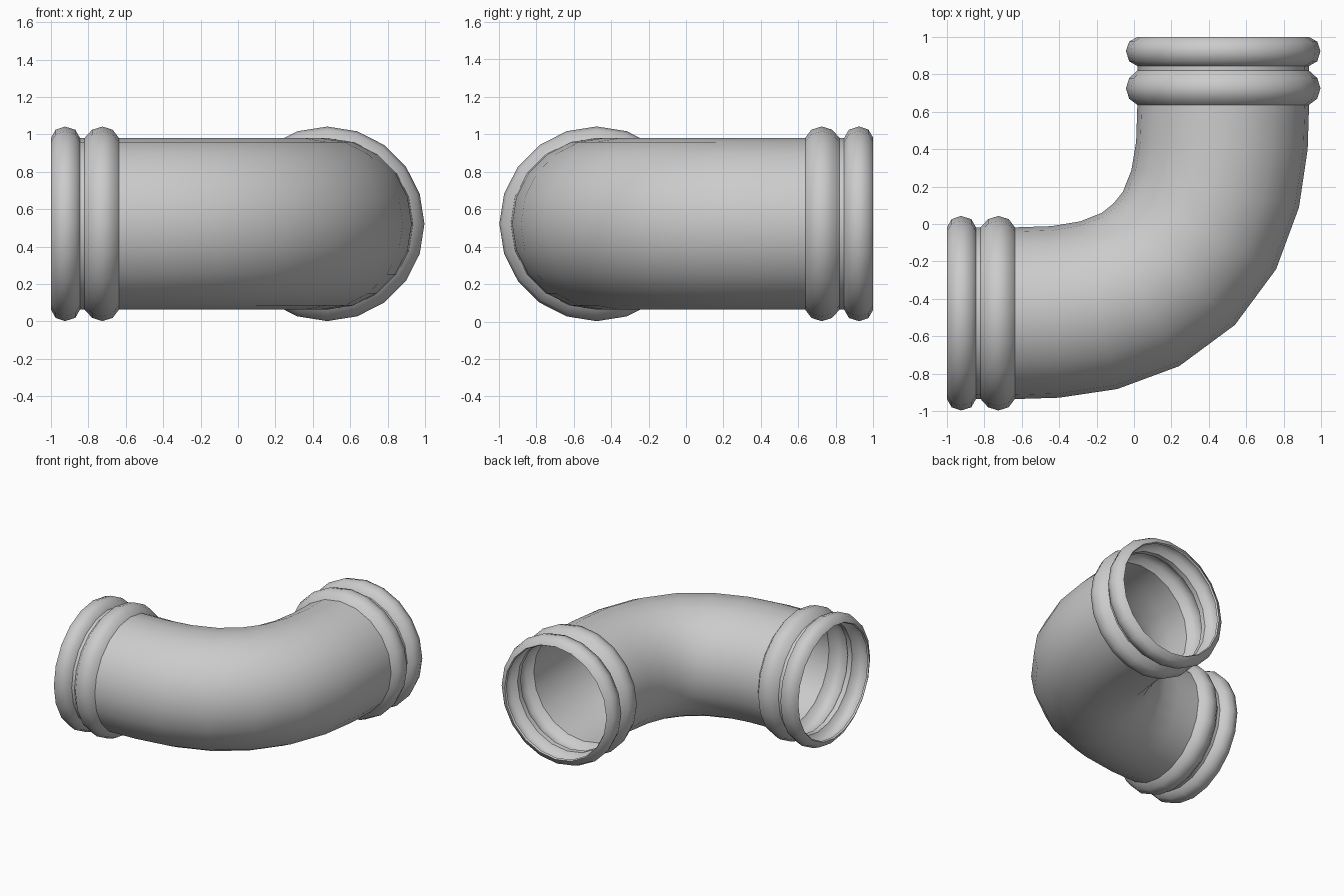
import bpy, bmesh, math
from mathutils import Vector

if "Cube" in bpy.data.objects:
    bpy.data.objects.remove(bpy.data.objects["Cube"])

SIDES, AXIS, HEIGHT, R = 20, 0.477, 0.522, 0.459

# Socket profile from the open end inwards: (distance along x, radius)
socket = [(-1, R), (-.975, .503), (-.925, .52), (-.87, .503), (-.845, R),
          (-.82, R), (-.78, .503), (-.725, .52), (-.67, .503), (-.637, R)]
# First half of the bend: (x, y, heading in degrees)
bend = [(-.42, -.47, 2.5), (-.188, -.434, 12.4), (.035, -.35, 26.8)]

half = [(x, -AXIS, 0, r) for x, r in socket]
half += [(x, y, math.radians(a), R) for x, y, a in bend]
middle = [(.215, -.215, math.pi / 4, R)]
# The other half mirrors across the diagonal
other = [(-y, -x, math.pi / 2 - a, r) for x, y, a, r in reversed(half)]

# Sweep rings along the elbow
bm = bmesh.new()
rings = []
for x, y, a, r in half + middle + other:
    out = Vector((math.sin(a), -math.cos(a), 0))
    ring = []
    for i in range(SIDES):
        t = 2 * math.pi * i / SIDES
        p = Vector((x, y, HEIGHT)) + r * (out * math.cos(t) + Vector((0, 0, math.sin(t))))
        ring.append(bm.verts.new(p))
    rings.append(ring)
for a, b in zip(rings, rings[1:]):
    for i in range(SIDES):
        j = (i + 1) % SIDES
        bm.faces.new((a[i], b[i], b[j], a[j]))
bm.normal_update()
bm.faces.ensure_lookup_table()
# Make the normals face outwards from the pipe
f = bm.faces[0]
if f.normal.dot(f.calc_center_median() - Vector((-1, -AXIS, HEIGHT))) < 0:
    bmesh.ops.reverse_faces(bm, faces=bm.faces[:])

mesh = bpy.data.meshes.new("pipe_elbow")
bm.to_mesh(mesh)
bm.free()
elbow = bpy.data.objects.new("pipe_elbow", mesh)
bpy.context.collection.objects.link(elbow)
bpy.context.view_layer.objects.active = elbow
elbow.select_set(True)

# Thin wall, open at both ends
wall = elbow.modifiers.new("wall", 'SOLIDIFY')
wall.thickness = 0.015
wall.offset = -1
bpy.ops.object.modifier_apply(modifier="wall")
bpy.ops.object.shade_smooth_by_angle(angle=math.radians(47))
